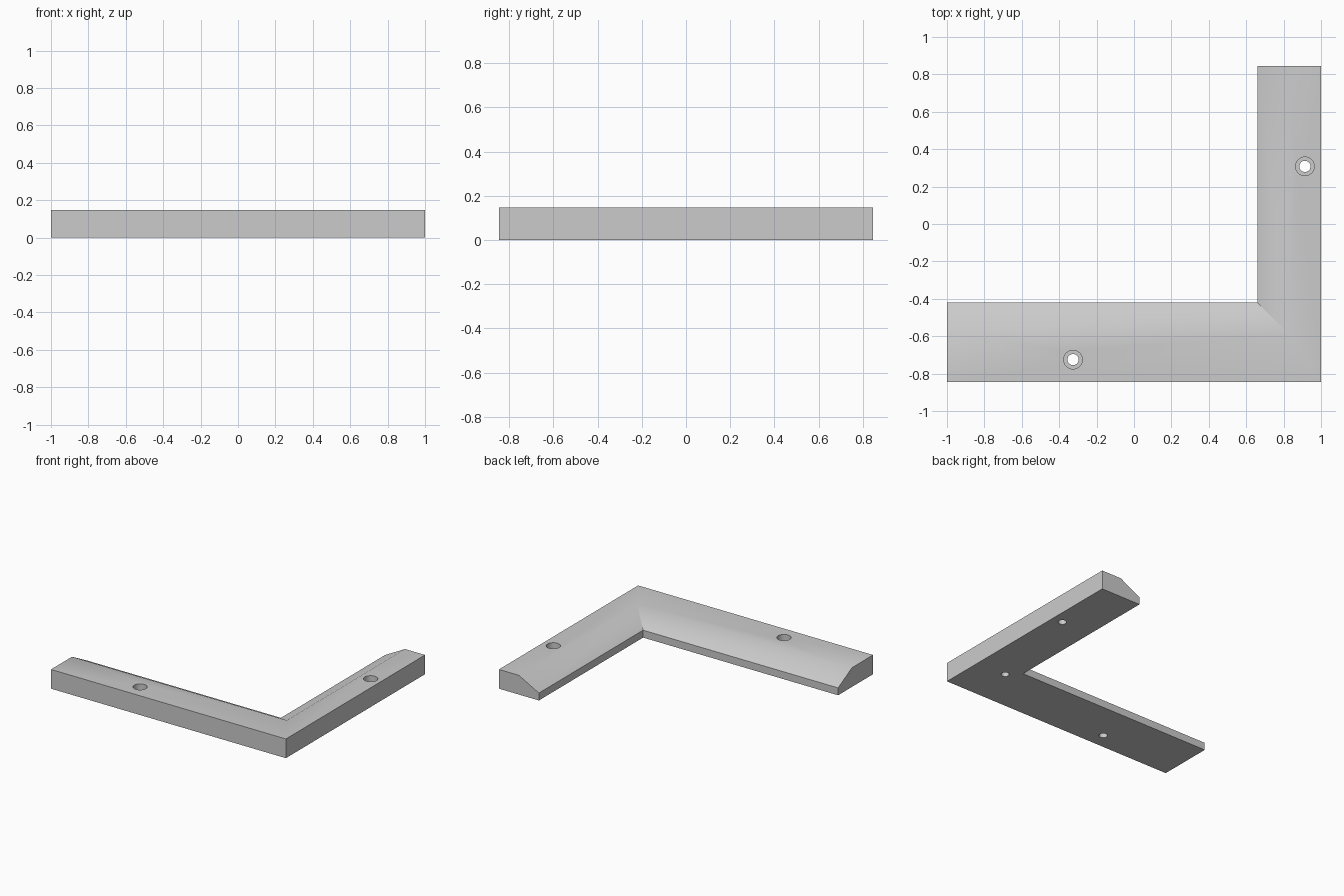
import bpy, bmesh, math

old = bpy.data.objects.get("Cube")
if old:
    bpy.data.objects.remove(old, do_unlink=True)

mat = bpy.data.materials.new("plain grey")
mat.use_nodes = True
grey = (0.6, 0.6, 0.6, 1)
mat.diffuse_color = grey
mat.node_tree.nodes["Principled BSDF"].inputs["Base Color"].default_value = grey


def make_object(name, bm):
    bmesh.ops.recalc_face_normals(bm, faces=bm.faces)
    mesh = bpy.data.meshes.new(name)
    bm.to_mesh(mesh)
    bm.free()
    mesh.materials.append(mat)
    obj = bpy.data.objects.new(name, mesh)
    bpy.context.collection.objects.link(obj)
    return obj


# Corner bracket: bevelled profile swept along both arms with a mitred corner
X, Y, H, LOW = 1.0, 0.846, 0.148, 0.057
# (inset of long arm, inset of short arm, height)
profile = [(0, 0, 0), (0, 0, H), (0.255, 0.17, H), (0.425, 0.34, LOW), (0.425, 0.34, 0)]
bm = bmesh.new()
rings = [
    [bm.verts.new((-X, -Y + a, z)) for a, b, z in profile],
    [bm.verts.new((X - b, -Y + a, z)) for a, b, z in profile],
    [bm.verts.new((X - b, Y, z)) for a, b, z in profile],
]
n = len(profile)
for r0, r1 in zip(rings, rings[1:]):
    for i in range(n):
        j = (i + 1) % n
        bm.faces.new((r0[i], r0[j], r1[j], r1[i]))
bm.faces.new(rings[0])
bm.faces.new(rings[-1])
bracket = make_object("corner_bracket", bm)


def hole_cutter(name, x, y, steps, sides=32):
    """Stepped round cutter from (radius, height) pairs."""
    bm = bmesh.new()
    loops = []
    for r, z in steps:
        loops.append([bm.verts.new((x + r * math.cos(k * math.tau / sides),
                                    y + r * math.sin(k * math.tau / sides), z))
                      for k in range(sides)])
    for l0, l1 in zip(loops, loops[1:]):
        for k in range(sides):
            m = (k + 1) % sides
            bm.faces.new((l0[k], l0[m], l1[m], l1[k]))
    bm.faces.new(loops[0])
    bm.faces.new(loops[-1])
    obj = make_object(name, bm)
    obj.hide_render = True
    return obj


# Two counterbored screw holes and a blind hole under the corner
screw = [(0.03, -0.05), (0.03, 0.07), (0.05, 0.07), (0.05, 0.2)]
blind = [(0.028, -0.05), (0.028, 0.06)]
cutters = [
    hole_cutter("long_arm_hole", -0.326, -0.725, screw),
    hole_cutter("short_arm_hole", 0.914, 0.308, screw),
    hole_cutter("underside_hole", 0.75, -0.51, blind),
]
bpy.ops.object.select_all(action="DESELECT")
bracket.select_set(True)
bpy.context.view_layer.objects.active = bracket
for cutter in cutters:
    mod = bracket.modifiers.new(cutter.name, "BOOLEAN")
    mod.operation = "DIFFERENCE"
    mod.solver = "EXACT"
    mod.object = cutter
    bpy.ops.object.modifier_apply(modifier=mod.name)
    bpy.data.objects.remove(cutter, do_unlink=True)

bpy.ops.object.shade_smooth_by_angle(angle=math.radians(30))
